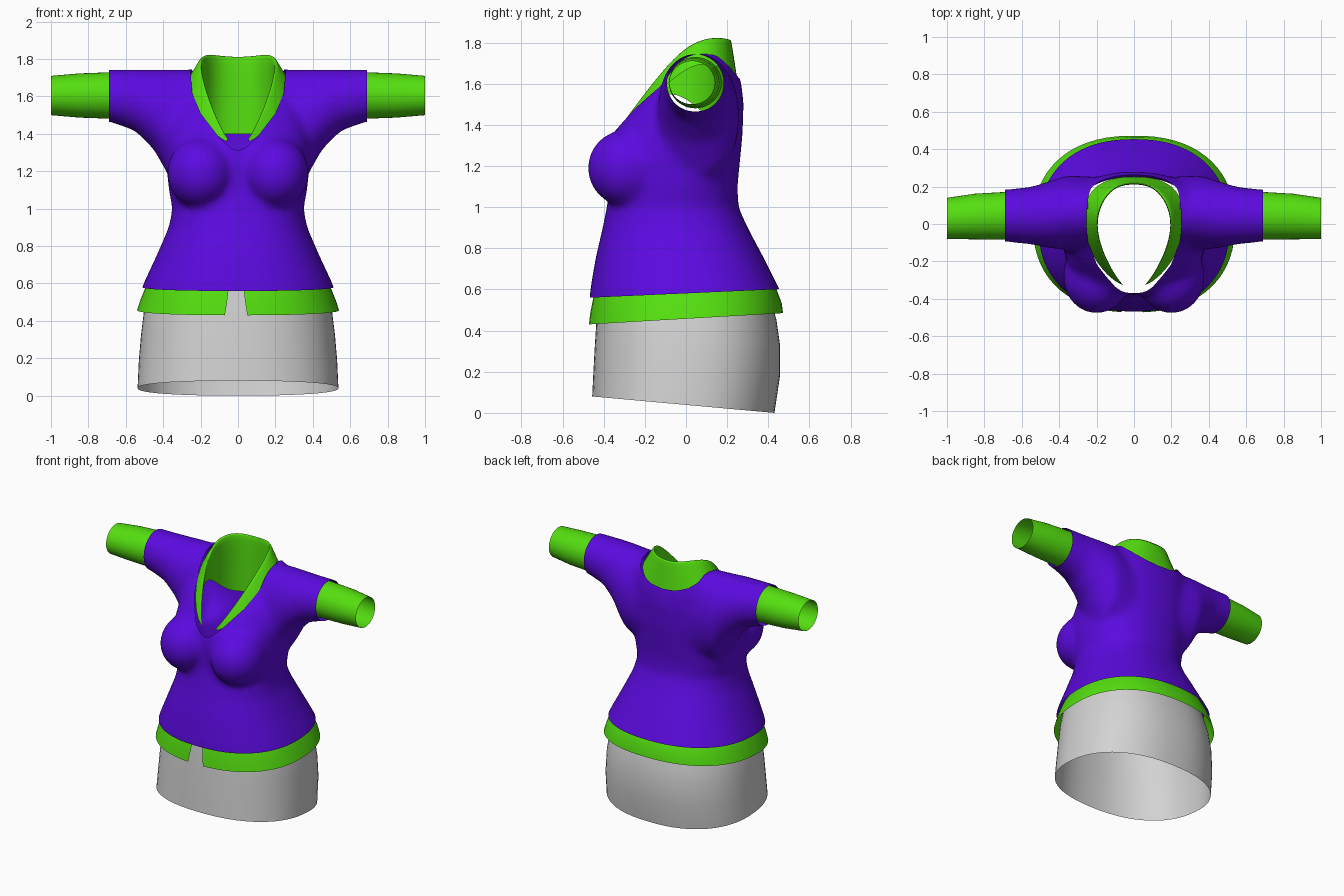
import bpy, bmesh, math
from mathutils import Vector

cube = bpy.data.objects.get("Cube")
if cube:
    bpy.data.objects.remove(cube, do_unlink=True)


def material(name, rgb):
    m = bpy.data.materials.new(name)
    m.use_nodes = True
    m.diffuse_color = (*rgb, 1)
    m.node_tree.nodes["Principled BSDF"].inputs["Base Color"].default_value = (*rgb, 1)
    return m


PURPLE = material("purple knit", (0.105, 0.003, 0.74))
GREEN = material("green shirt", (0.09, 0.74, 0.005))
GREY = material("light grey skirt", (0.65, 0.65, 0.65))
N = 2.3  # squareness of the body cross-section


def power(v):
    return math.copysign(abs(v) ** (2 / N), v)


def body_ring(half_x, front, back, z_front, z_back, gap=None, count=64):
    """Tilted body section; gap = (right, left) widths left open at the front."""
    start, end = -math.pi / 2, 1.5 * math.pi
    if gap:
        start += math.asin((gap[1] / half_x) ** (N / 2))
        end -= math.asin((gap[0] / half_x) ** (N / 2))
    ring = []
    for i in range(count):
        t = start + (end - start) * i / (count - 1 if gap else count)
        s = power(math.sin(t))
        ring.append(Vector((half_x * power(math.cos(t)),
                            (front + back) / 2 + s * (back - front) / 2,
                            z_front + (z_back - z_front) * (s + 1) / 2)))
    return ring


def arm_ring(x, y, z, ry, rz, count=40):
    turn = [2 * math.pi * i / count for i in range(count)]
    return [Vector((x, y + ry * math.cos(t), z + rz * math.sin(t))) for t in turn]


def loft(bm, rings, closed=True, caps=False):
    rows = [[bm.verts.new(p) for p in ring] for ring in rings]
    n = len(rows[0])
    for a, b in zip(rows, rows[1:]):
        for i in range(n if closed else n - 1):
            j = (i + 1) % n
            bm.faces.new((a[i], a[j], b[j], b[i]))
    if caps:
        bm.faces.new(rows[0][::-1])
        bm.faces.new(rows[-1])


def finish(name, bm, mat, angle=50):
    bmesh.ops.recalc_face_normals(bm, faces=bm.faces)
    mesh = bpy.data.meshes.new(name)
    bm.to_mesh(mesh)
    bm.free()
    mesh.materials.append(mat)
    ob = bpy.data.objects.new(name, mesh)
    bpy.context.collection.objects.link(ob)
    bpy.ops.object.select_all(action='DESELECT')
    ob.select_set(True)
    bpy.context.view_layer.objects.active = ob
    bpy.ops.object.shade_smooth_by_angle(angle=math.radians(angle))
    return ob


# Sweater volume: torso, bust and sleeves, fused and softened
bm = bmesh.new()
torso = [(0.5, 0.54, -0.475, 0.5), (0.6, 0.505, -0.465, 0.455), (0.75, 0.435, -0.44, 0.38),
         (0.9, 0.37, -0.405, 0.3), (1.0, 0.35, -0.385, 0.255), (1.1, 0.37, -0.37, 0.25),
         (1.25, 0.385, -0.38, 0.265), (1.35, 0.385, -0.365, 0.275), (1.5, 0.37, -0.255, 0.28),
         (1.6, 0.35, -0.155, 0.27), (1.68, 0.33, -0.075, 0.245), (1.745, 0.28, 0, 0.19)]
loft(bm, [body_ring(hx, f, b, z, z) for z, hx, f, b in torso], caps=True)
sleeve = [(0.15, 0.06, 1.4, 0.19, 0.34), (0.36, 0.06, 1.45, 0.2, 0.295), (0.45, 0.05, 1.53, 0.18, 0.215),
          (0.55, 0.045, 1.58, 0.155, 0.165), (0.69, 0.045, 1.605, 0.14, 0.14),
          (0.8, 0.045, 1.605, 0.135, 0.138)]
for side in (1, -1):
    loft(bm, [arm_ring(side * r[0], *r[1:]) for r in sleeve], caps=True)
    bust = bmesh.ops.create_uvsphere(bm, u_segments=32, v_segments=20, radius=1)["verts"]
    for v in bust:
        v.co = Vector((side * 0.2 + v.co.x * 0.18, -0.28 + v.co.y * 0.2, 1.19 + v.co.z * 0.19))
sweater = finish("sweater", bm, PURPLE)
remesh = sweater.modifiers.new("fuse", 'REMESH')
remesh.mode = 'VOXEL'
remesh.voxel_size = 0.02
soften = sweater.modifiers.new("soften", 'SMOOTH')
soften.factor = 0.5
soften.iterations = 14
evaluated = sweater.evaluated_get(bpy.context.evaluated_depsgraph_get())
bm = bmesh.new()
bm.from_mesh(bpy.data.meshes.new_from_object(evaluated))
bpy.data.objects.remove(sweater, do_unlink=True)


def cut(faces, point, normal, clear=False):
    geom = set(faces)
    for f in faces:
        geom.update(f.edges)
        geom.update(f.verts)
    bmesh.ops.bisect_plane(bm, geom=list(geom), plane_co=point, plane_no=normal, clear_outer=clear)


# Open the centre line, hem and cuff, then cut the neckline in one half
cut(bm.faces[:], (0, 0, 0), (-1, 0, 0), True)
cut(bm.faces[:], (0.69, 0, 0), (1, 0, 0), True)
cut(bm.faces[:], (0, -0.465, 0.56), (0, 0.045, -1), True)
SPLIT = 0.08
cut(bm.faces[:], (0, SPLIT, 0), (0, 1, 0))
necklines = [(-1, [(0, 1.31), (0.04, 1.325), (0.1, 1.38), (0.2, 1.51), (0.245, 1.62), (0.26, 1.8)]),
             (1, [(0, 1.62), (0.1, 1.63), (0.18, 1.66), (0.23, 1.7), (0.26, 1.78)])]
for side, line in necklines:
    planes = []
    for (x0, z0), (x1, z1) in zip(line, line[1:]):
        planes.append((Vector((x0, 0, z0)), Vector((z0 - z1, 0, x1 - x0))))

    def region():
        return [f for f in bm.faces if side * (f.calc_center_median().y - SPLIT) > 0
                and f.calc_center_median().z > 1.2]

    for point, normal in planes:
        cut(region(), point, normal)
    inside = [f for f in region()
              if all((f.calc_center_median() - p).dot(n) > 0 for p, n in planes)]
    bmesh.ops.delete(bm, geom=inside, context='FACES')
bmesh.ops.mirror(bm, geom=bm.verts[:] + bm.edges[:] + bm.faces[:], axis='X', merge_dist=0.0005)
finish("sweater", bm, PURPLE)

# Shirt cuffs
for side, name in ((1, "left_cuff"), (-1, "right_cuff")):
    bm = bmesh.new()
    cuff = [(0.66, 0.045, 1.605, 0.128, 0.125), (0.85, 0.04, 1.605, 0.122, 0.118),
            (1.0, 0.03, 1.605, 0.11, 0.105)]
    loft(bm, [arm_ring(side * r[0], *r[1:]) for r in cuff])
    finish(name, bm, GREEN)

# Shirt hem with the open front slit
bm = bmesh.new()
loft(bm, [body_ring(0.475, -0.44, 0.42, 0.6, 0.64, (0.05, 0.03)),
          body_ring(0.497, -0.452, 0.442, 0.555, 0.595, (0.052, 0.032)),
          body_ring(0.522, -0.465, 0.465, 0.49, 0.535, (0.06, 0.04)),
          body_ring(0.54, -0.473, 0.472, 0.43, 0.485, (0.07, 0.05))], closed=False)
finish("shirt_hem", bm, GREEN)

# Skirt
bm = bmesh.new()
loft(bm, [body_ring(0.46, -0.42, 0.39, 0.62, 0.64), body_ring(0.503, -0.435, 0.44, 0.45, 0.45),
          body_ring(0.518, -0.443, 0.457, 0.33, 0.33), body_ring(0.53, -0.45, 0.457, 0.2, 0.18),
          body_ring(0.537, -0.456, 0.43, 0.08, 0.0)])
finish("skirt", bm, GREY)

# Shirt collar: outer edge, folded ridge and inner lining, mirrored about the spine
outer = [(0.05, -0.33, 1.35), (0.12, -0.3, 1.39), (0.215, -0.19, 1.51), (0.265, -0.06, 1.63),
         (0.275, 0.06, 1.71), (0.24, 0.18, 1.68), (0.13, 0.248, 1.61), (0, 0.255, 1.59)]
ridge = [(0.06, -0.325, 1.375), (0.1, -0.27, 1.46), (0.155, -0.16, 1.61), (0.185, -0.06, 1.74),
         (0.19, 0.03, 1.82), (0.155, 0.13, 1.86), (0.09, 0.2, 1.86), (0, 0.215, 1.855)]
inner = [(0.07, -0.315, 1.37), (0.12, -0.26, 1.43), (0.18, -0.15, 1.54), (0.21, -0.04, 1.56),
         (0.21, 0.06, 1.48), (0.17, 0.15, 1.4), (0.1, 0.205, 1.4), (0, 0.215, 1.4)]
bm = bmesh.new()
middle = [Vector(a).lerp(Vector(b), 0.7) + Vector((0, 0, 0.015)) for a, b in zip(outer, ridge)]
rails = [[Vector(p) for p in rail] for rail in (outer, middle, ridge, inner)]
loft(bm, [rail + [Vector((-p.x, p.y, p.z)) for p in rail[-2::-1]] for rail in rails], closed=False)
collar = finish("shirt_collar", bm, GREEN, 180)
collar.modifiers.new("round", 'SUBSURF').levels = 2
